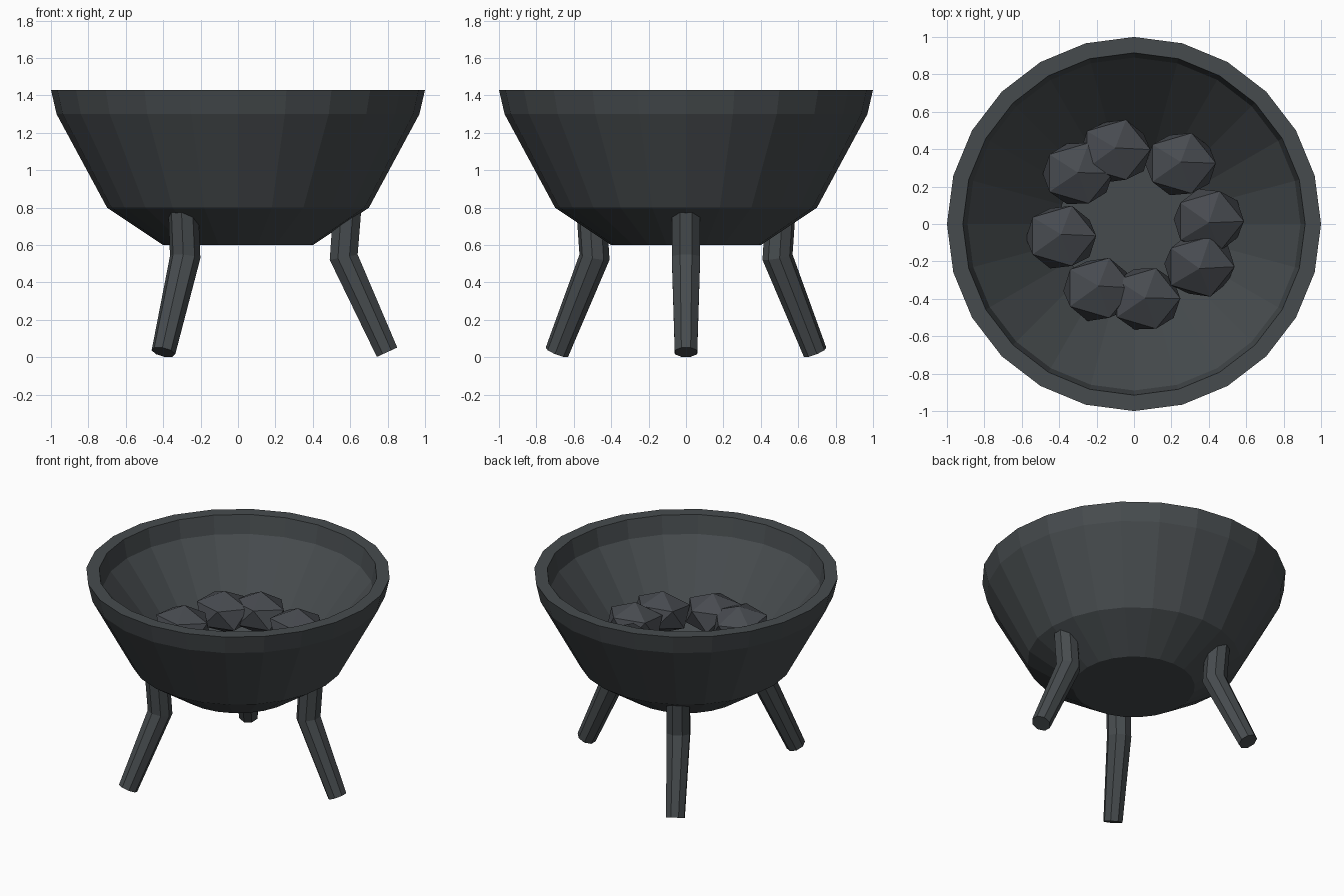
import bpy, bmesh, math, random
from mathutils import Vector, Matrix

if "Cube" in bpy.data.objects:
    bpy.data.objects.remove(bpy.data.objects["Cube"])

random.seed(4)


def material(name, rgb):
    m = bpy.data.materials.new(name)
    m.diffuse_color = (*rgb, 1)
    m.use_nodes = True
    m.node_tree.nodes["Principled BSDF"].inputs["Base Color"].default_value = m.diffuse_color
    return m


iron = material("dark iron", (0.062, 0.071, 0.076))
coal_mat = material("charcoal", (0.064, 0.070, 0.080))


def finish(name, bm, mat):
    bmesh.ops.recalc_face_normals(bm, faces=bm.faces)
    me = bpy.data.meshes.new(name)
    bm.to_mesh(me)
    bm.free()
    me.materials.append(mat)
    ob = bpy.data.objects.new(name, me)
    bpy.context.collection.objects.link(ob)
    return ob


def skin(bm, rings):
    """Bridge consecutive rings of points and cap both ends."""
    loops = [[bm.verts.new(p) for p in ring] for ring in rings]
    n = len(loops[0])
    for a, b in zip(loops, loops[1:]):
        for i in range(n):
            j = (i + 1) % n
            bm.faces.new((a[i], a[j], b[j], b[i]))
    bm.faces.new(loops[0])
    bm.faces.new(loops[-1])


# Bowl: 24-sided lathe, outside bottom up over the rim to the inside floor
profile = [(0.4, 0.6), (0.7, 0.8), (0.97, 1.3), (1.0, 1.43),
           (0.915, 1.43), (0.89, 1.3), (0.4, 0.7)]
SIDES = 24
bm = bmesh.new()
skin(bm, [[(r * math.cos(math.tau * i / SIDES), r * math.sin(math.tau * i / SIDES), z)
           for i in range(SIDES)] for r, z in profile])
finish("bowl", bm, iron)

# Legs: three bent, tapered octagonal bars
# each station: radial position, height, tilt of the section, half width
stations = [(0.585, 0.80, 0.0, 0.075), (0.565, 0.535, 0.19, 0.076),
            (0.797, 0.027, 0.43, 0.06)]
for k in range(3):
    turn = Matrix.Rotation(math.tau * k / 3, 3, 'Z')
    rings = []
    for r, z, tilt, w in stations:
        u = Vector((math.cos(tilt), 0, math.sin(tilt)))
        v = Vector((0, 1, 0))
        c = Vector((r, 0, z))
        R = w / math.cos(math.pi / 8)
        rings.append([turn @ (c + R * (u * math.cos(a) + v * math.sin(a)))
                      for a in [math.tau * (i + 0.5) / 8 for i in range(8)]])
    bm = bmesh.new()
    skin(bm, rings)
    finish(f"leg_{k + 1}", bm, iron)

# Coals: ring of flattened icosahedra resting on the inner wall
spots = [(0.25, 0.32), (-0.1, 0.39), (-0.3, 0.27), (-0.39, -0.07),
         (-0.19, -0.35), (0.06, -0.4), (0.35, -0.22), (0.40, 0.02)]
for k, (x, y) in enumerate(spots):
    bm = bmesh.new()
    bmesh.ops.create_icosphere(bm, subdivisions=1, radius=1)
    tilt = Matrix.Rotation(random.uniform(-0.15, 0.15), 4, 'X')
    M = Matrix.Translation((x, y, 0.97)) @ tilt @ Matrix.Diagonal((0.21, 0.19, 0.145, 1))
    bmesh.ops.transform(bm, matrix=M, verts=bm.verts)
    finish(f"coal_{k + 1}", bm, coal_mat)
